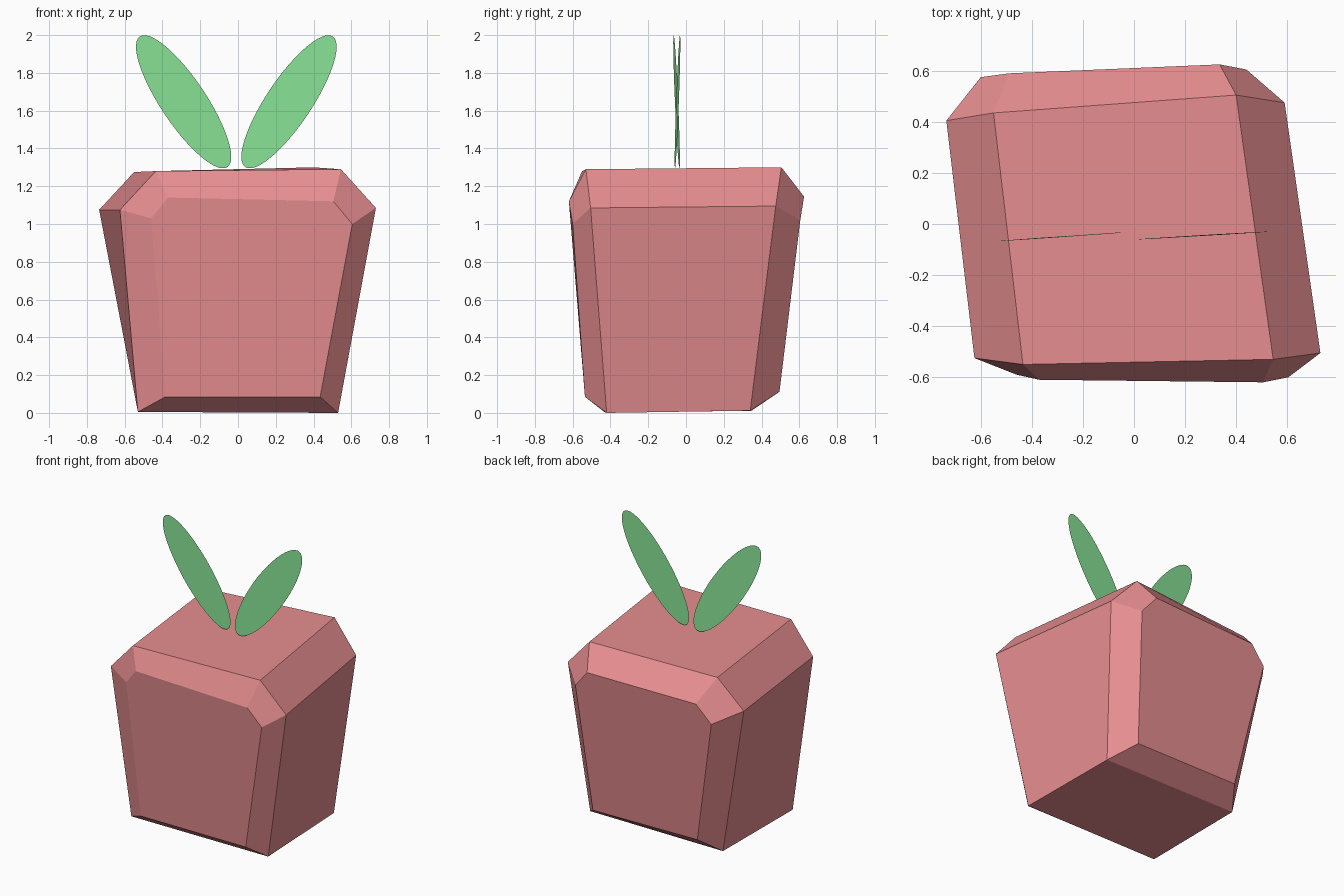
import bpy, bmesh
from math import radians
from mathutils import Matrix, Vector

if "Cube" in bpy.data.objects:
    bpy.data.objects.remove(bpy.data.objects["Cube"])


def material(name, rgb):
    mat = bpy.data.materials.new(name)
    mat.diffuse_color = (*rgb, 1)
    mat.use_nodes = True
    mat.node_tree.nodes["Principled BSDF"].inputs["Base Color"].default_value = mat.diffuse_color
    return mat


def add_object(name, bm, mat):
    mesh = bpy.data.meshes.new(name)
    bm.to_mesh(mesh)
    bm.free()
    mesh.materials.append(mat)
    obj = bpy.data.objects.new(name, mesh)
    bpy.context.collection.objects.link(obj)
    return obj


red = material("red_skin", (0.80, 0.27, 0.28))
green = material("green_leaf", (0.25, 0.78, 0.31))

# Fruit body: an irregular chamfered block. Each corner has six points:
# top, side rim, chamfer rim, front/back rim, lower front/back, base
front_left = [(-.435, -.55, 1.28), (-.625, -.525, 1.075), (-.46, -.59, 1.03),
              (-.37, -.61, 1.14), (-.385, -.535, .085), (-.53, -.432, .005)]
front_right = [(.545, -.53, 1.29), (.73, -.505, 1.085), (.605, -.60, 1.0),
               (.505, -.62, 1.12), (.435, -.535, .085), (.53, -.42, 0)]
back_right = [(.40, .505, 1.30), (.59, .475, 1.095), (.44, .605, 1.02),
              (.335, .625, 1.145), (.38, .495, .112), (.51, .34, .012)]
back_left = [(-.55, .435, 1.275), (-.735, .405, 1.075), (-.60, .575, 1.01),
             (-.49, .59, 1.13), (-.43, .488, .118), (-.53, .345, .01)]

bm = bmesh.new()
fl, fr, br, bl = corners = [[bm.verts.new(p) for p in c]
                            for c in (front_left, front_right, back_right, back_left)]
bm.faces.new([c[0] for c in corners])            # top
bm.faces.new([c[5] for c in corners])            # base
for c in corners:                                # corner facets and chamfers
    bm.faces.new(c[0:4])
    bm.faces.new([c[1], c[2], c[4], c[5]])
for a, b in ((fl, fr), (br, bl)):                # front and back
    bm.faces.new([a[0], a[3], b[3], b[0]])
    bm.faces.new([a[3], a[2], a[4], b[4], b[2], b[3]])
    bm.faces.new([a[4], a[5], b[5], b[4]])
for a, b in ((fr, br), (bl, fl)):                # sides
    bm.faces.new([a[0], a[1], b[1], b[0]])
    bm.faces.new([a[1], a[5], b[5], b[1]])
bmesh.ops.recalc_face_normals(bm, faces=bm.faces)
add_object("fruit_body", bm, red)


# Leaves: flat leaning ellipses, slightly turned
def leaf(name, centre, lean, slope_x, slope_z):
    bm = bmesh.new()
    bmesh.ops.create_circle(bm, cap_ends=True, segments=48, radius=1)
    shape = (Matrix.Rotation(radians(lean), 4, 'Y') @ Matrix.Rotation(radians(90), 4, 'X')
             @ Matrix.Diagonal((.12, .4165, 1, 1)))
    for v in bm.verts:
        p = shape @ v.co
        p.y += slope_x * p.x + slope_z * p.z
        v.co = p + Vector(centre)
    add_object(name, bm, green)


leaf("left_leaf", (-.288, -.05, 1.647), -33.8, .06, -.008)
leaf("right_leaf", (.27, -.045, 1.647), 33.8, .05, .008)
